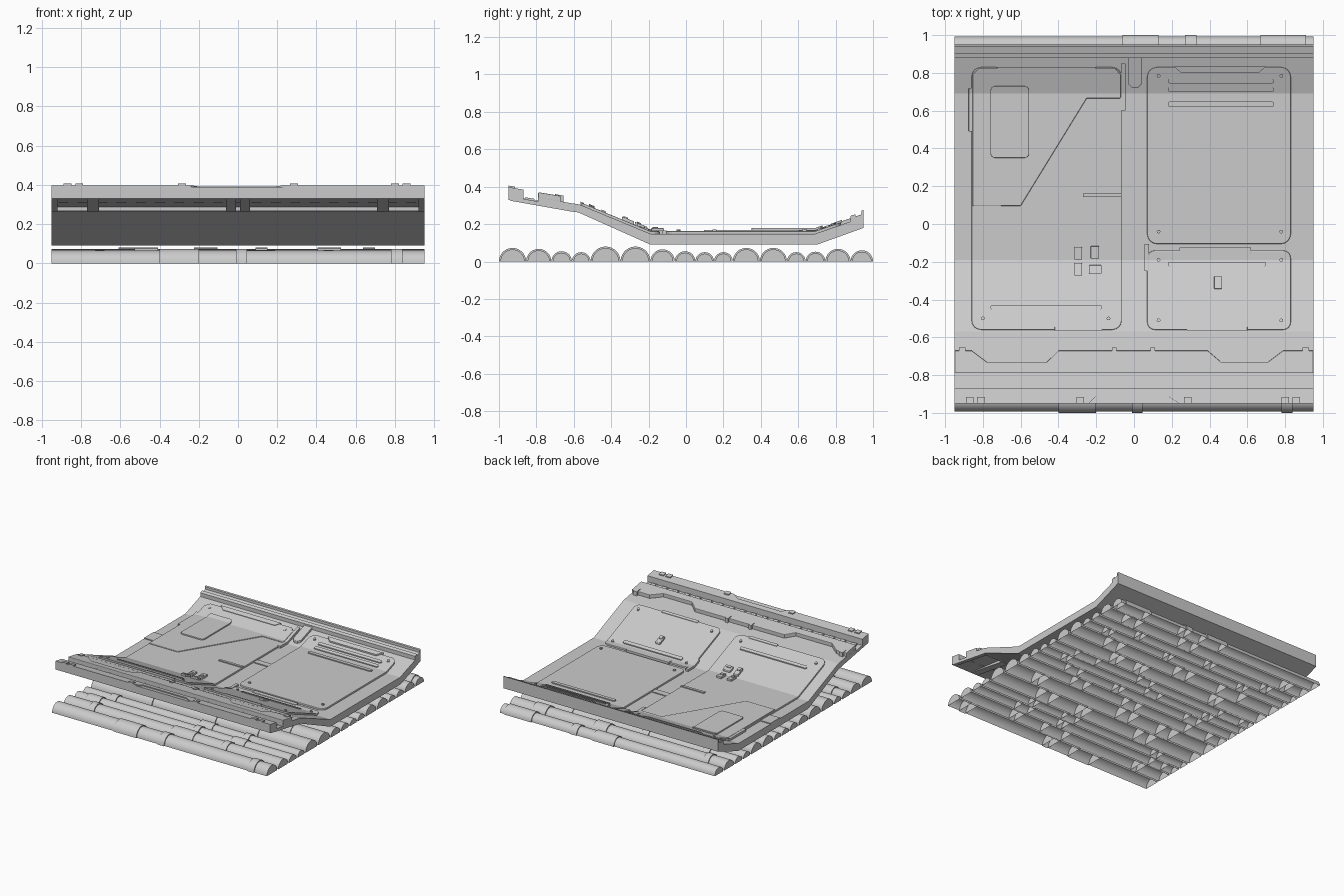
import bpy, bmesh, math, random
from mathutils import Vector

if "Cube" in bpy.data.objects:
    bpy.data.objects.remove(bpy.data.objects["Cube"])

random.seed(4)
W = 0.95
TOP = [(-0.95, 0.37), (-0.57, 0.305), (-0.19, 0.148), (0.69, 0.148), (0.95, 0.238)]


def surf(y):
    # height of the bent floor at y
    for (a, za), (b, zb) in zip(TOP, TOP[1:]):
        if y <= b + 1e-6:
            break
    return za + (zb - za) * (y - a) / (b - a)


def finish(name, bm, bevel=0):
    bmesh.ops.recalc_face_normals(bm, faces=bm.faces[:])
    me = bpy.data.meshes.new(name)
    bm.to_mesh(me)
    bm.free()
    ob = bpy.data.objects.new(name, me)
    bpy.context.collection.objects.link(ob)
    if bevel:
        m = ob.modifiers.new("bevel", 'BEVEL')
        m.width, m.segments = bevel, 2
        m.limit_method, m.angle_limit = 'ANGLE', math.radians(50)
    return ob


def prism(bm, profile, x0, x1):
    # closed (y, z) profile extruded along x
    f = bm.faces.new([bm.verts.new((x0, y, z)) for y, z in profile])
    r = bmesh.ops.extrude_face_region(bm, geom=[f])
    for v in r["geom"]:
        if isinstance(v, bmesh.types.BMVert):
            v.co.x = x1


def rect(x0, x1, y0, y1, r=0.0):
    if r == 0:
        return [(x0, y0), (x1, y0), (x1, y1), (x0, y1)]
    out = []
    for cx, cy, a in ((x1-r, y1-r, 0), (x0+r, y1-r, 90), (x0+r, y0+r, 180), (x1-r, y0+r, 270)):
        for i in range(5):
            t = math.radians(a + i * 22.5)
            out.append((cx + r * math.cos(t), cy + r * math.sin(t)))
    return out


def disc(x, y, r=0.01):
    return [(x + r * math.cos(i * math.pi / 5), y + r * math.sin(i * math.pi / 5)) for i in range(10)]


def drape(name, outlines, h, base=0.0, bevel=0):
    # flat outlines thickened and laid over the bent floor
    bm = bmesh.new()
    for o in outlines:
        f = bm.faces.new([bm.verts.new((x, y, base - 0.004)) for x, y in o])
        r = bmesh.ops.extrude_face_region(bm, geom=[f])
        for v in r["geom"]:
            if isinstance(v, bmesh.types.BMVert):
                v.co.z = base + h
    for y, _ in TOP[1:-1]:
        bmesh.ops.bisect_plane(bm, geom=bm.verts[:] + bm.edges[:] + bm.faces[:],
                               plane_co=(0, y, 0), plane_no=(0, 1, 0), dist=1e-5)
    for v in bm.verts:
        v.co.z += surf(v.co.y)
    return finish(name, bm, bevel)


# bent floor slab
bm = bmesh.new()
prism(bm, [(-0.6, 0.31)] + TOP[1:] + [(0.95, 0.18), (0.7, 0.09), (-0.19, 0.09), (-0.57, 0.26), (-0.6, 0.268)], -W, W)
finish("floor_slab", bm)

# front deck roof with vent groove, and ribs below it
bm = bmesh.new()
prism(bm, [(-0.95, 0.33), (-0.95, 0.37), (-0.87, 0.356), (-0.87, 0.335), (-0.79, 0.321), (-0.79, 0.342),
           (-0.58, 0.306), (-0.58, 0.285)], -W, W)
finish("front_deck", bm)
bm = bmesh.new()
for x, w in ((-0.935, 0.015), (-0.74, 0.03), (-0.035, 0.025), (0.035, 0.025), (0.74, 0.03), (0.935, 0.015)):
    prism(bm, [(-0.94, 0.325), (-0.94, 0.335), (-0.59, 0.29), (-0.59, 0.263)], x - w, x + w)
finish("deck_ribs", bm)

# blocks along the vent groove
drape("vent_blocks", [rect(x - 0.024, x + 0.024, -0.872, -0.788)
                      for x in (-0.94 + 0.0985 * i + 0.05 for i in range(19))], 0.012, -0.03)
drape("vent_lids", [rect(x - 0.02, x + 0.02, -0.86, -0.81)
                    for x in (-0.94 + 0.0985 * i + 0.05 for i in range(19))], 0.006, -0.017)

# front rail with shallow notch, and little caps
drape("front_rail", [[(-W, -0.95), (-0.24, -0.95), (-0.2, -0.912), (0.18, -0.912), (0.24, -0.95), (W, -0.95),
                      (W, -0.87), (-W, -0.87)]], 0.028)
drape("front_rail_low", [rect(-0.24, 0.24, -0.95, -0.9)], 0.02)
drape("front_rail_caps", [rect(x - 0.02, x + 0.02, -0.95, -0.915)
                          for x in (-0.87, -0.81, -0.285, 0.285, 0.8, 0.86)], 0.036)

# step plate with notched rear edge
drape("step_plate", [[(-W, -0.79), (W, -0.79), (W, -0.67), (0.79, -0.67), (0.71, -0.73), (0.46, -0.73),
                      (0.39, -0.67), (-0.4, -0.67), (-0.46, -0.73), (-0.78, -0.73), (-0.86, -0.67), (-W, -0.67)]],
      0.028, 0, 0.004)
drape("step_clips", [rect(x - w, x + w, -0.7, -0.655)
                     for x, w in ((-0.91, 0.017), (-0.105, 0.012), (0.1, 0.012), (0.91, 0.017))], 0.033)

# three large floor panels
drape("left_panel", [rect(-0.86, -0.065, -0.56, 0.83, 0.05)], 0.014, 0, 0.005)
drape("right_back_panel", [rect(0.07, 0.83, -0.105, 0.83, 0.05)], 0.014, 0, 0.005)
drape("right_front_panel", [rect(0.07, 0.83, -0.56, -0.14, 0.04)], 0.014, 0, 0.005)
P = 0.014

# raised area and hatch on the left panel
drape("left_raised_area", [[(-0.855, 0.095), (-0.6, 0.095), (-0.25, 0.665), (-0.07, 0.665), (-0.07, 0.79),
                            (-0.1, 0.825), (-0.82, 0.825), (-0.855, 0.79)]], 0.007, P, 0.006)
drape("hatch", [rect(-0.76, -0.555, 0.35, 0.73, 0.025)], 0.01, P + 0.007, 0.003)

# edge tabs on panels
drape("panel_tabs", [[(-0.73, 0.83), (-0.69, 0.795), (-0.23, 0.795), (-0.2, 0.83)],
                     [(0.21, 0.835), (0.25, 0.8), (0.66, 0.8), (0.7, 0.835)]], 0.011, P)
drape("front_tabs", [rect(-0.42, -0.17, -0.565, -0.545), rect(0.28, 0.6, -0.565, -0.545),
                     rect(0.24, 0.62, -0.16, -0.125), rect(-0.875, -0.85, 0.49, 0.72),
                     rect(-0.07, -0.045, 0.6, 0.85), rect(0.055, 0.08, -0.25, -0.105)], 0.018, 0, 0.002)

# bars on panels
drape("panel_bars", [rect(-0.76, -0.17, -0.453, -0.43, 0.01), rect(0.18, 0.7, -0.225, -0.2, 0.01),
                     rect(0.18, 0.74, 0.62, 0.648, 0.01), rect(0.18, 0.74, 0.7, 0.723, 0.008),
                     rect(0.18, 0.74, 0.745, 0.768, 0.008), rect(-0.27, -0.065, 0.142, 0.162)], 0.008, P)

# corner bolts
bolts = [(x, y) for x in (-0.8, -0.135) for y in (-0.5, 0.785)]
bolts += [(x, y) for x in (0.13, 0.78) for y in (-0.51, -0.19, -0.04, 0.785)]
drape("bolts", [disc(x, y) for x, y in bolts], 0.01, P)

# small switch boxes
boxes = [(-0.295, -0.155, .02, .033), (-0.207, -0.15, .022, .033), (-0.295, -0.24, .02, .033),
         (-0.205, -0.24, .033, .022), (0.445, -0.31, .021, .033)]
drape("switch_boxes", [rect(x - a, x + a, y - b, y + b) for x, y, a, b in boxes], 0.016, P, 0.003)
drape("switch_tops", [rect(x - a * .6, x + a * .6, y - b * .7, y) for x, y, a, b in boxes], 0.006, P + 0.016)

# cross straps in the gutters
drape("gutter_straps", [rect(-0.062, 0.068, 0.285, 0.335), rect(-W, -0.862, 0.17, 0.29)], 0.007)

# back rail: ledge, ridge, lip and T tab
drape("back_ledge", [[(-W, 0.95), (-W, 0.88), (-0.03, 0.88), (-0.03, 0.74), (-0.01, 0.72), (0.02, 0.72),
                      (0.04, 0.74), (0.04, 0.88), (W, 0.88), (W, 0.95)]], 0.018, 0, 0.003)
drape("back_ridge", [rect(-W, W, 0.88, 0.905)], 0.03)
drape("back_lip", [rect(-W, W, 0.938, 0.95)], 0.038)


# half-round pipes with collars, open underneath
def half_pipe(bm, x0, x1, cy, r, n=14):
    rings = []
    for x in (x0, x1):
        rings.append([bm.verts.new((x, cy - r * math.cos(math.pi * i / n), r * math.sin(math.pi * i / n)))
                      for i in range(n + 1)])
    for i in range(n):
        bm.faces.new((rings[0][i], rings[0][i + 1], rings[1][i + 1], rings[1][i]))
    bm.faces.new(rings[0])
    bm.faces.new(rings[1][::-1])


edges = [-1, -0.855, -0.72, -0.61, -0.51, -0.35, -0.19, -0.06, 0.05, 0.15, 0.25, 0.395, 0.54, 0.64, 0.745, 0.88, 1]
pipes, collars = bmesh.new(), bmesh.new()
for i, (a, b) in enumerate(zip(edges, edges[1:])):
    cy, r = (a + b) / 2, (b - a) / 2
    half_pipe(pipes, -W, W, cy, r - 0.008)
    if i == 0:
        spans = [(-0.4, -0.2), (-0.01, 0.045), (0.78, 0.84)]
    elif i == len(edges) - 2:
        spans = [(-0.06, 0.13), (0.27, 0.33), (0.67, 0.91)]
    else:
        spans = []
        for c in (-0.6, 0.0, 0.6):
            x = c + random.uniform(-0.2, 0.2)
            w = random.choice((0.025, 0.03, 0.06, 0.1))
            spans.append((x - w, x + w))
    for x0, x1 in spans:
        half_pipe(collars, x0, x1, cy, r)
for name, bm in (("pipes", pipes), ("pipe_collars", collars)):
    ob = finish(name, bm)
    bpy.ops.object.select_all(action='DESELECT')
    ob.select_set(True)
    bpy.context.view_layer.objects.active = ob
    bpy.ops.object.shade_smooth_by_angle(angle=math.radians(35))
